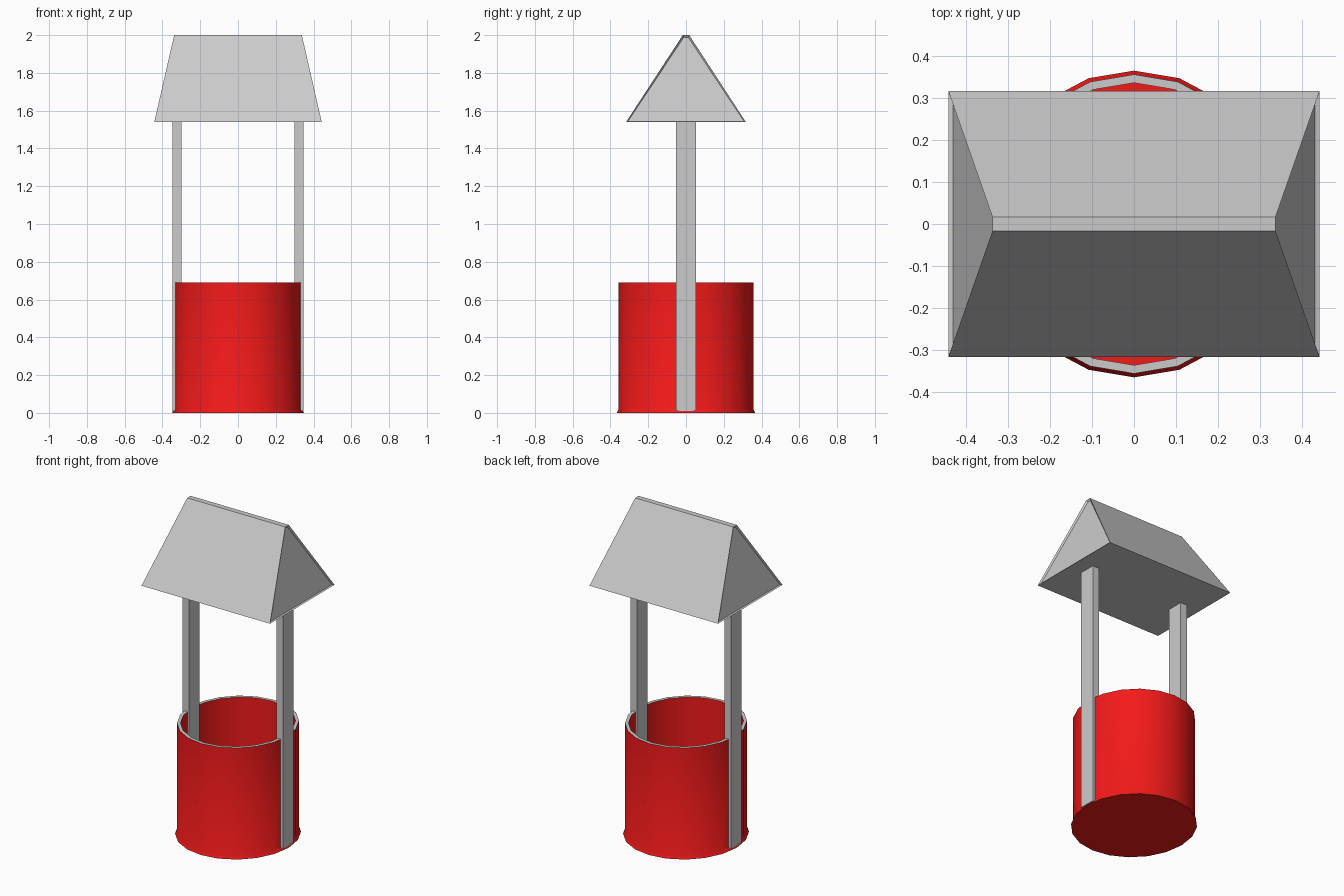
import bpy, bmesh
from math import cos, sin, tau, radians

if "Cube" in bpy.data.objects:
    bpy.data.objects.remove(bpy.data.objects["Cube"])


def finish(name, bm, mats=(), smooth=False):
    bmesh.ops.recalc_face_normals(bm, faces=bm.faces[:])
    mesh = bpy.data.meshes.new(name)
    bm.to_mesh(mesh)
    bm.free()
    ob = bpy.data.objects.new(name, mesh)
    bpy.context.collection.objects.link(ob)
    for m in mats:
        mesh.materials.append(m)
    if smooth:
        bpy.ops.object.select_all(action='DESELECT')
        bpy.context.view_layer.objects.active = ob
        ob.select_set(True)
        bpy.ops.object.shade_smooth_by_angle(angle=radians(30))
    return ob


def material(name, color):
    m = bpy.data.materials.new(name)
    m.diffuse_color = color
    m.use_nodes = True
    m.node_tree.nodes["Principled BSDF"].inputs["Base Color"].default_value = m.diffuse_color
    return m


red = material("red_paint", (0.9, 0.01, 0.01, 1))
grey = material("grey_rim", (0.8, 0.8, 0.8, 1))


def bridge(bm, a, b):
    n = len(a)
    return [bm.faces.new((a[i], a[(i + 1) % n], b[(i + 1) % n], b[i])) for i in range(n)]


# Well wall: slightly oval open drum with flared foot, grey rim and inner floor
bm = bmesh.new()
sides = 20
profile = [(0.350, 0.366, 0), (0.338, 0.357, 0.02), (0.338, 0.357, 0.69),
           (0.318, 0.337, 0.69), (0.318, 0.337, 0.02)]
rings = [[bm.verts.new((rx * cos(tau * i / sides), ry * sin(tau * i / sides), z))
          for i in range(sides)] for rx, ry, z in profile]
for k in range(len(rings) - 1):
    for f in bridge(bm, rings[k], rings[k + 1]):
        f.material_index = 1 if k == 2 else 0
bm.faces.new(rings[0])
bm.faces.new(rings[-1])
finish("well_wall", bm, (red, grey), smooth=True)

# Posts on either side
for side, name in ((-1, "left_post"), (1, "right_post")):
    bm = bmesh.new()
    bmesh.ops.create_cube(bm, size=1)
    for v in bm.verts:
        v.co.x = v.co.x * 0.047 + side * 0.3235
        v.co.y *= 0.104
        v.co.z = 0.01 + (v.co.z + 0.5) * 1.535
    finish(name, bm)

# Roof: tapered block with narrow flat ridge and recessed gable panels
bm = bmesh.new()
base, ridge = [[bm.verts.new((sx * hx, sy * hy, z))
                for sx, sy in ((-1, -1), (1, -1), (1, 1), (-1, 1))]
               for hx, hy, z in ((0.443, 0.317, 1.54), (0.338, 0.017, 2.0))]
faces = bridge(bm, base, ridge)
bm.faces.new(base)
bm.faces.new(ridge)
bmesh.ops.recalc_face_normals(bm, faces=bm.faces[:])
bmesh.ops.inset_individual(bm, faces=[faces[1], faces[3]], thickness=0.011, depth=-0.010)
finish("roof", bm)
